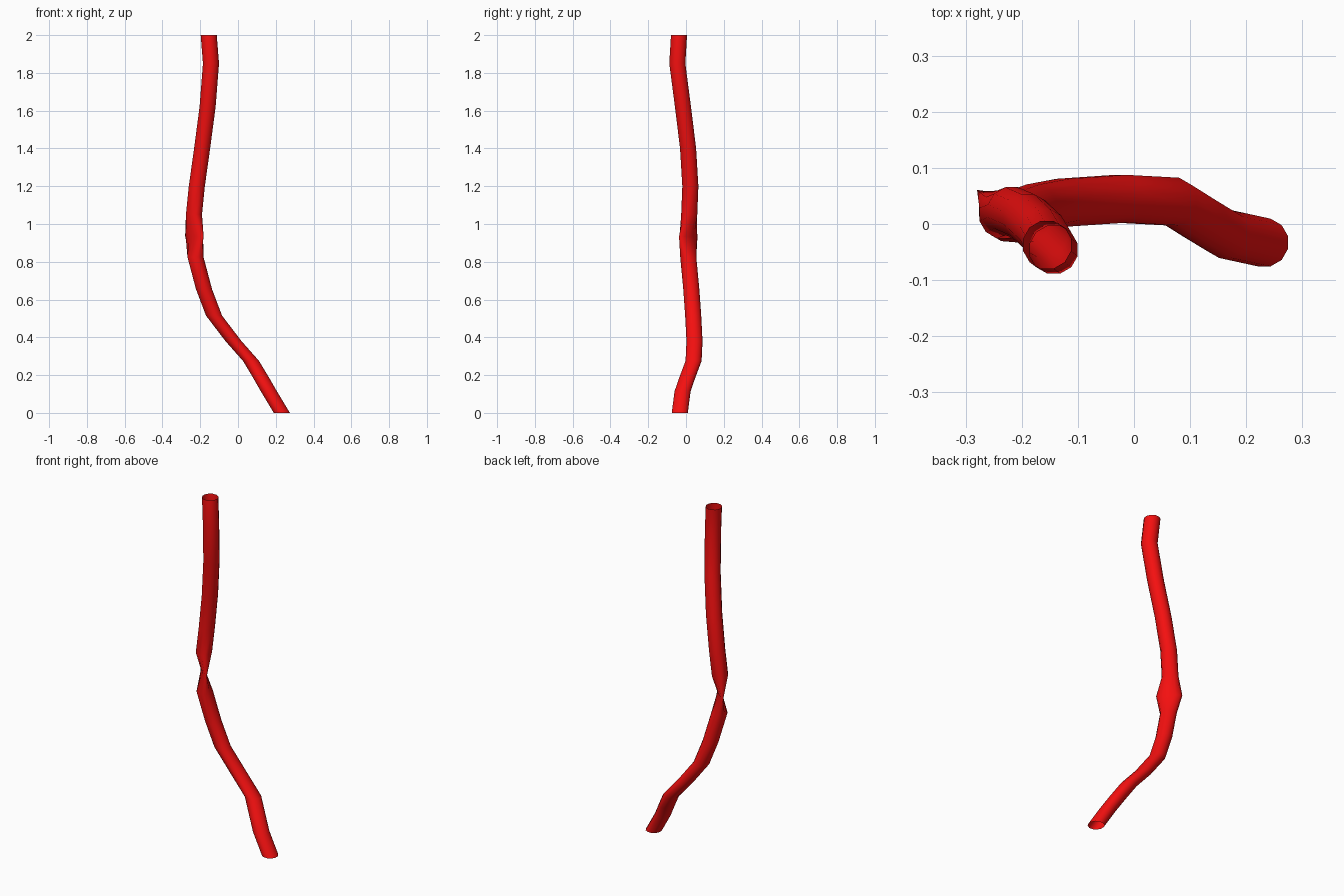
import bpy, bmesh, math
from mathutils import Vector

if "Cube" in bpy.data.objects:
    bpy.data.objects.remove(bpy.data.objects["Cube"])

SIDES = 12
R = 0.044
# path of the hose: x, y, z, half size along the pinch diagonal, half size across it
path = [
    (0.232, -0.033, 0.0, R, R), (0.163, -0.018, 0.115, R, R),
    (0.12, 0.008, 0.19, R, R), (0.069, 0.040, 0.275, R, R),
    (-0.024, 0.045, 0.38, R, R), (-0.127, 0.038, 0.515, R, R),
    (-0.18, 0.028, 0.655, R, R), (-0.225, 0.012, 0.825, R, R),
    (-0.231, 0.012, 0.935, 0.069, 0.011),   # flattened pinch
    (-0.233, 0.017, 1.05, R, R), (-0.218, 0.023, 1.2, R, R),
    (-0.190, 0.011, 1.4, R, R), (-0.161, -0.016, 1.62, R, R),
    (-0.143, -0.046, 1.85, R, R), (-0.155, -0.037, 2.0, R, R),
]

# open tube made of level rings
along = Vector((-1, 1, 0)).normalized()
across = Vector((-1, -1, 0)).normalized()
bm = bmesh.new()
rings = []
for x, y, z, a, b in path:
    ring = []
    for i in range(SIDES):
        t = 2 * math.pi * i / SIDES
        ring.append(bm.verts.new(Vector((x, y, z)) + along * a * math.cos(t) + across * b * math.sin(t)))
    rings.append(ring)
for lo, hi in zip(rings, rings[1:]):
    for i in range(SIDES):
        j = (i + 1) % SIDES
        bm.faces.new((lo[i], lo[j], hi[j], hi[i])).smooth = True

mesh = bpy.data.meshes.new("hose")
bm.to_mesh(mesh)
bm.free()
hose = bpy.data.objects.new("hose", mesh)
bpy.context.collection.objects.link(hose)

# red rubber
red = bpy.data.materials.new("red")
red.diffuse_color = (0.9, 0.005, 0.005, 1)
red.use_nodes = True
red.node_tree.nodes["Principled BSDF"].inputs["Base Color"].default_value = red.diffuse_color
mesh.materials.append(red)
